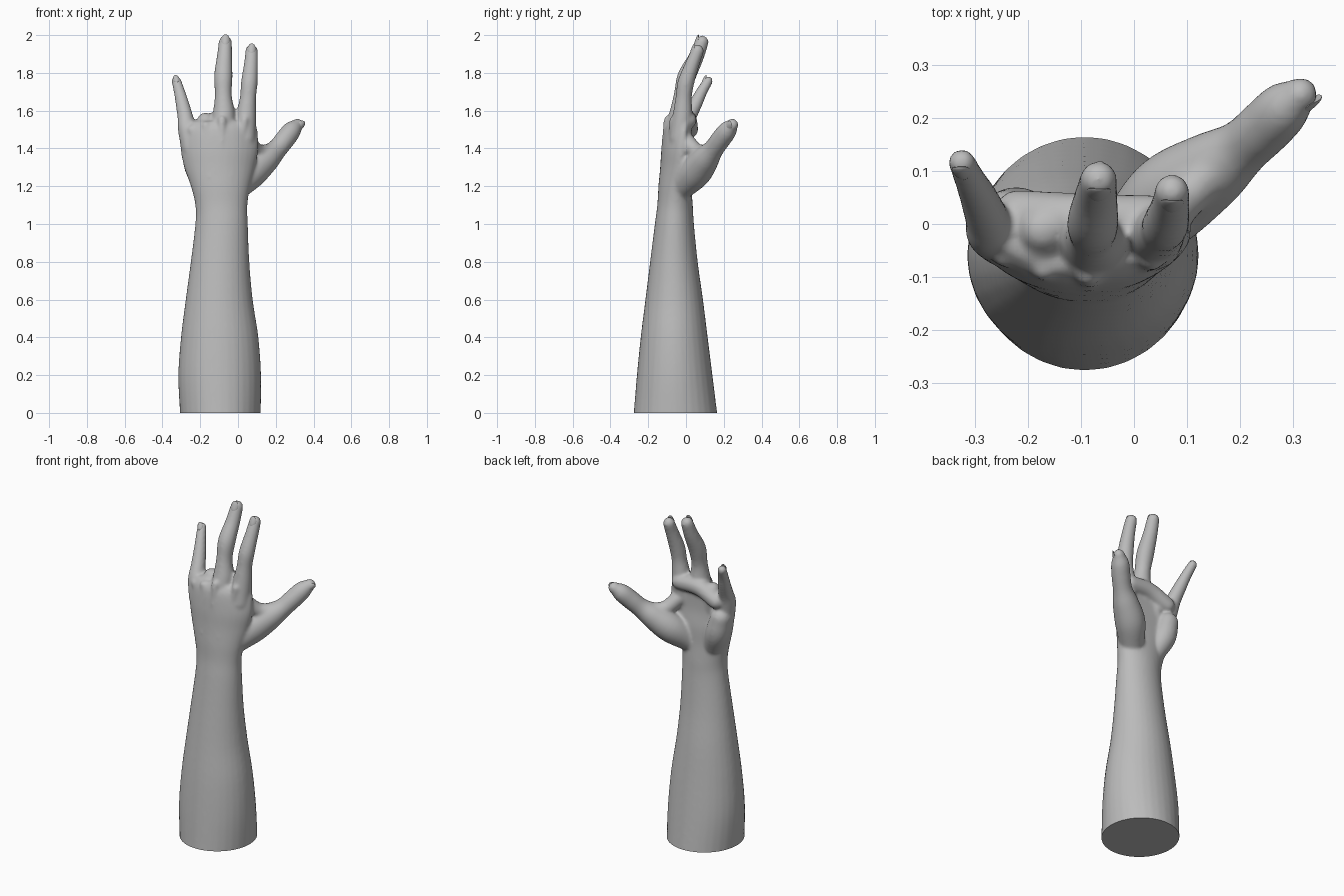
import bpy, bmesh, math
from mathutils import Vector

if "Cube" in bpy.data.objects:
    bpy.data.objects.remove(bpy.data.objects["Cube"])

skin = bpy.data.materials.new("plain_grey")
skin.diffuse_color = (0.5, 0.5, 0.5, 1)
skin.use_nodes = True
skin.node_tree.nodes["Principled BSDF"].inputs["Base Color"].default_value = skin.diffuse_color
SEG = 32


def spline(rows, steps=5):
    """Catmull-Rom through rows of numbers."""
    pts = [Vector(r) for r in rows]
    pts = [2 * pts[0] - pts[1]] + pts + [2 * pts[-1] - pts[-2]]
    out = []
    for a, b, c, d in zip(pts, pts[1:], pts[2:], pts[3:]):
        for i in range(steps):
            t = i / steps
            out.append(0.5 * (2 * b + (c - a) * t + (2 * a - 5 * b + 4 * c - d) * t * t
                              + (3 * b - a - 3 * c + d) * t ** 3))
    return out + [pts[-2]]


def loft(bm, rings):
    """Skin a list of point rings and cap both ends."""
    loops = [[bm.verts.new(p) for p in ring] for ring in rings]
    for a, b in zip(loops, loops[1:]):
        for i in range(SEG):
            j = (i + 1) % SEG
            bm.faces.new((a[i], a[j], b[j], b[i]))
    bm.faces.new(loops[0][::-1])
    bm.faces.new(loops[-1])


def trunk(bm, rows):
    """Arm and palm: z, x min, x max, y min, y max, bend of the sides to +y."""
    rings = []
    for z, x0, x1, y0, y1, bend in spline(rows):
        ring = []
        for i in range(SEG):
            a = math.tau * i / SEG
            c, s = math.cos(a), math.sin(a)
            ring.append(Vector(((x0 + x1) / 2 + c * (x1 - x0) / 2,
                                (y0 + y1) / 2 + s * (y1 - y0) / 2 + bend * (c * c - 0.25 * max(s, 0)), z)))
        rings.append(ring)
    loft(bm, rings)


def digit(bm, rows):
    """Finger-like tube with round ends: x, y, z, radius."""
    path = [(Vector(p[:3]), p[3]) for p in spline(rows)]
    (p0, r0), (p1, r1) = path[0], path[-1]
    d0 = (p0 - path[1][0]).normalized()
    d1 = (p1 - path[-2][0]).normalized()
    angles = [math.radians(k) for k in (20, 40, 60, 78)]
    start = [(p0 + d0 * r0 * math.sin(a), r0 * math.cos(a)) for a in reversed(angles)]
    end = [(p1 + d1 * r1 * math.sin(a), r1 * math.cos(a)) for a in angles]
    path = start + path + end
    rings = []
    for i, (p, r) in enumerate(path):
        d = (path[min(i + 1, len(path) - 1)][0] - path[max(i - 1, 0)][0]).normalized()
        u = Vector((0, 1, 0)).cross(d).normalized()
        v = d.cross(u)
        rings.append([p + r * (u * math.cos(math.tau * k / SEG) + v * math.sin(math.tau * k / SEG))
                      for k in range(SEG)])
    loft(bm, rings)


bm = bmesh.new()

# Forearm, wrist and palm
trunk(bm, [
    (-0.08, -0.30, 0.115, -0.285, 0.175, 0), (0, -0.307, 0.12, -0.277, 0.165, 0),
    (0.2, -0.316, 0.122, -0.26, 0.14, 0), (0.4, -0.302, 0.108, -0.24, 0.115, 0),
    (0.6, -0.277, 0.078, -0.215, 0.09, 0), (0.8, -0.25, 0.06, -0.19, 0.062, 0),
    (1.0, -0.226, 0.052, -0.165, 0.042, 0), (1.1, -0.226, 0.05, -0.152, 0.036, 0),
    (1.2, -0.25, 0.065, -0.146, 0.03, 0.01), (1.3, -0.285, 0.09, -0.137, 0.03, 0.025),
    (1.4, -0.305, 0.108, -0.13, 0.02, 0.035), (1.5, -0.305, 0.103, -0.115, 0.02, 0.04),
    (1.545, -0.285, 0.09, -0.09, 0.02, 0.04)])

fingers = {
    "little": [(-0.25, -0.03, 1.4, 0.05), (-0.27, -0.015, 1.5, 0.048), (-0.278, 0.01, 1.56, 0.042),
               (-0.294, 0.05, 1.635, 0.036), (-0.31, 0.083, 1.70, 0.030), (-0.326, 0.117, 1.757, 0.026)],
    "middle": [(-0.085, -0.06, 1.45, 0.06), (-0.075, -0.032, 1.57, 0.060), (-0.078, -0.02, 1.68, 0.045),
               (-0.078, 0.003, 1.78, 0.049), (-0.072, 0.052, 1.88, 0.041), (-0.067, 0.085, 1.963, 0.035)],
    "index": [(0.035, -0.03, 1.45, 0.058), (0.043, -0.018, 1.57, 0.053), (0.053, -0.012, 1.67, 0.043),
              (0.06, 0.0, 1.75, 0.044), (0.069, 0.035, 1.85, 0.037), (0.072, 0.062, 1.917, 0.033)],
    "thumb": [(0.0, -0.02, 1.2, 0.07), (0.07, 0.05, 1.275, 0.085), (0.15, 0.105, 1.345, 0.072),
              (0.205, 0.145, 1.395, 0.054), (0.25, 0.185, 1.45, 0.053), (0.285, 0.22, 1.495, 0.05),
              (0.315, 0.245, 1.525, 0.033)],
}
for rows in fingers.values():
    digit(bm, rows)

# Stump of the missing finger, heel of the hand, finger pads
digit(bm, [(-0.17, -0.045, 1.42, 0.06), (-0.17, -0.03, 1.5, 0.055), (-0.172, -0.01, 1.545, 0.045)])
digit(bm, [(-0.17, -0.03, 1.2, 0.06), (-0.215, 0.0, 1.3, 0.068), (-0.24, 0.005, 1.4, 0.06)])
digit(bm, [(-0.22, 0.02, 1.50, 0.045), (-0.1, 0.008, 1.55, 0.05), (0.035, 0.01, 1.55, 0.045)])
# Web between thumb and index
digit(bm, [(0.05, 0.0, 1.44, 0.045), (0.1, 0.055, 1.385, 0.042), (0.16, 0.11, 1.375, 0.045)])

# Tendons and knuckles on the back of the hand
for x, y, z in ((-0.245, -0.062, 1.5), (-0.17, -0.088, 1.52), (-0.085, -0.098, 1.55), (0.035, -0.068, 1.55)):
    digit(bm, [(-0.09 + (x + 0.09) * 0.4, -0.125, 1.25, 0.012),
               (-0.09 + (x + 0.09) * 0.75, y - 0.018, 1.4, 0.015), (x, y + 0.004, z, 0.024)])

# Fuse everything into one smooth skin
raw = bpy.data.meshes.new("hand_parts")
bm.to_mesh(raw)
bm.free()
arm = bpy.data.objects.new("arm_and_hand", raw)
bpy.context.collection.objects.link(arm)
remesh = arm.modifiers.new("fuse", 'REMESH')
remesh.mode = 'VOXEL'
remesh.voxel_size = 0.0085
smooth = arm.modifiers.new("soften", 'SMOOTH')
smooth.factor = 0.5
smooth.iterations = 9
graph = bpy.context.evaluated_depsgraph_get()
skin_mesh = bpy.data.meshes.new_from_object(arm.evaluated_get(graph))
arm.modifiers.clear()
arm.data = skin_mesh

# Flat cut at the base
bm = bmesh.new()
bm.from_mesh(skin_mesh)
cut = bmesh.ops.bisect_plane(bm, geom=bm.verts[:] + bm.edges[:] + bm.faces[:],
                             plane_co=(0, 0, 0), plane_no=(0, 0, 1), clear_inner=True)
bmesh.ops.holes_fill(bm, edges=[e for e in bm.edges if e.is_boundary], sides=0)
bmesh.ops.recalc_face_normals(bm, faces=bm.faces[:])
bm.to_mesh(skin_mesh)
bm.free()


def nail(name, tip, along, out, radius):
    """Slim rounded plate lying on the back of a fingertip."""
    along = Vector(along).normalized()
    out = Vector(out)
    out = (out - along * out.dot(along)).normalized()
    side = along.cross(out)
    bm = bmesh.new()
    bmesh.ops.create_uvsphere(bm, u_segments=20, v_segments=10, radius=1)
    for v in bm.verts:
        x, y, z = v.co
        v.co = (Vector(tip) + side * x * radius * 0.68 + along * y * radius * 0.9
                + out * (radius * (0.93 - 0.25 * x * x) + z * 0.005))
    bmesh.ops.recalc_face_normals(bm, faces=bm.faces[:])
    me = bpy.data.meshes.new(name)
    bm.to_mesh(me)
    bm.free()
    ob = bpy.data.objects.new(name, me)
    bpy.context.collection.objects.link(ob)


for name, rows in fingers.items():
    a, b = Vector(rows[-2][:3]), Vector(rows[-1][:3])
    out = (0.6, -0.6, -0.1) if name == "thumb" else (0, -1, 0.3)
    nail(name + "_nail", b, b - a, out, rows[-1][3])

# Grey colour and shading for all parts
for ob in bpy.context.collection.objects:
    ob.data.materials.clear()
    ob.data.materials.append(skin)
    ob.select_set(True)
    bpy.context.view_layer.objects.active = ob
bpy.ops.object.shade_smooth_by_angle(angle=math.radians(45))
